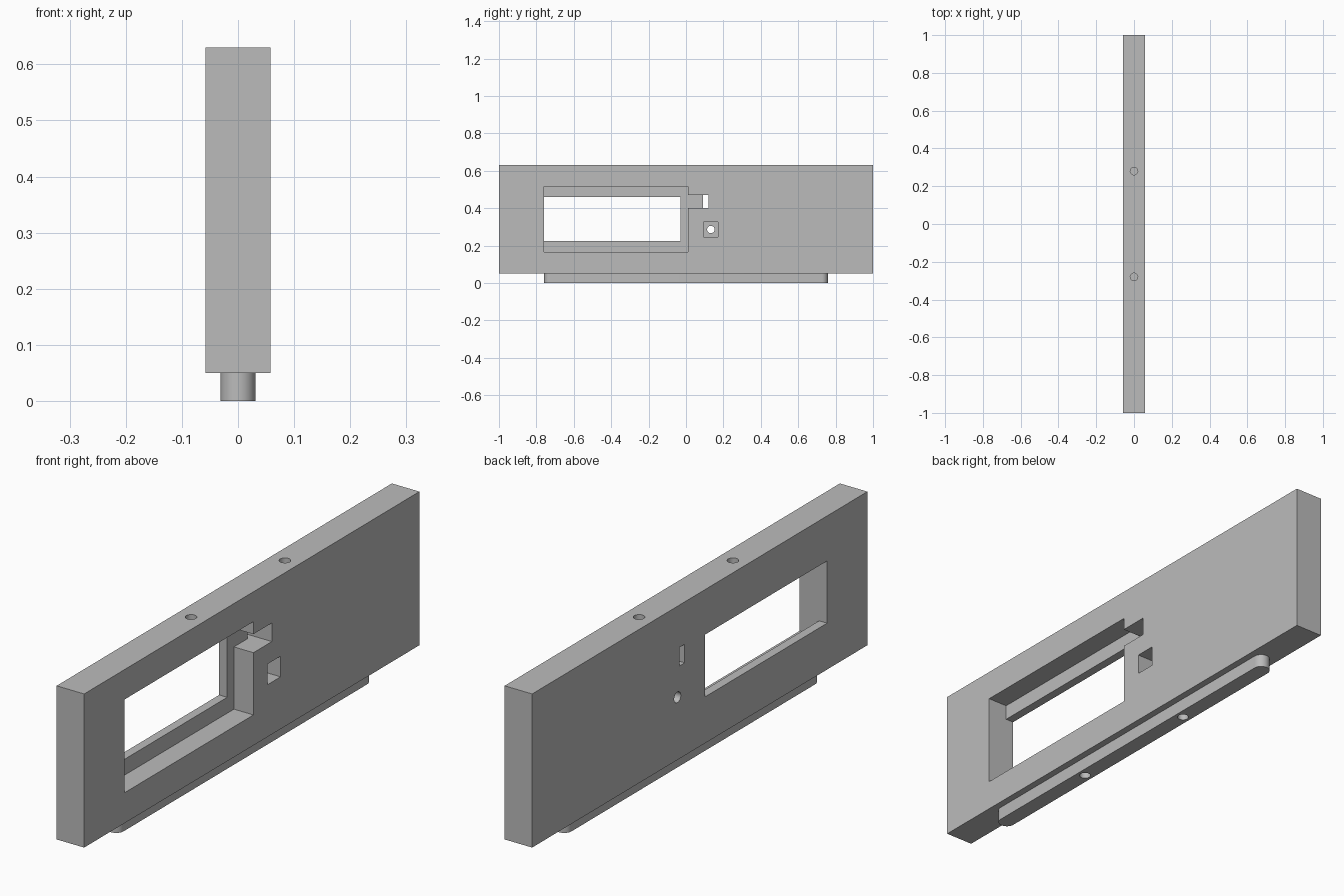
import bpy, bmesh, math
from mathutils import Matrix

if "Cube" in bpy.data.objects:
    bpy.data.objects.remove(bpy.data.objects["Cube"])

HALF = 0.0575      # half thickness of the panel
STEP = -0.024      # depth plane of the recesses
OUT = 0.2          # cutters overshoot the panel to here

grey = bpy.data.materials.new("plain grey")
grey.use_nodes = True
COLOUR = (0.5, 0.5, 0.5, 1)
grey.diffuse_color = COLOUR
grey.node_tree.nodes["Principled BSDF"].inputs["Base Color"].default_value = COLOUR


def add_object(name, bm):
    mesh = bpy.data.meshes.new(name)
    bmesh.ops.recalc_face_normals(bm, faces=bm.faces)
    bm.to_mesh(mesh)
    bm.free()
    mesh.materials.append(grey)
    obj = bpy.data.objects.new(name, mesh)
    bpy.context.collection.objects.link(obj)
    return obj


def box(name, x, y, z):
    bm = bmesh.new()
    size = [b - a for a, b in (x, y, z)]
    middle = [(a + b) / 2 for a, b in (x, y, z)]
    bmesh.ops.create_cube(bm, size=1, matrix=Matrix.Translation(middle) @ Matrix.Diagonal((*size, 1)))
    return add_object(name, bm)


def rod(name, centre, length, axis="Z", radius=0.02):
    bm = bmesh.new()
    turn = Matrix.Rotation(math.pi / 2, 4, "Y") if axis == "X" else Matrix()
    bmesh.ops.create_cone(bm, cap_ends=True, segments=32, radius1=radius, radius2=radius,
                          depth=length, matrix=Matrix.Translation(centre) @ turn)
    return add_object(name, bm)


def cut(target, cutters):
    for cutter in cutters:
        mod = target.modifiers.new(cutter.name, "BOOLEAN")
        mod.operation, mod.solver, mod.object = "DIFFERENCE", "EXACT", cutter
    bpy.context.view_layer.update()
    graph = bpy.context.evaluated_depsgraph_get()
    mesh = bpy.data.meshes.new_from_object(target.evaluated_get(graph))
    target.modifiers.clear()
    target.data = mesh
    for cutter in cutters:
        bpy.data.objects.remove(cutter)


def smooth(obj):
    bpy.ops.object.select_all(action="DESELECT")
    obj.select_set(True)
    bpy.context.view_layer.objects.active = obj
    bpy.ops.object.shade_smooth_by_angle(angle=math.radians(30))


# Panel with its stepped window, latch slot, square pocket and screw holes
panel = box("panel", (-HALF, HALF), (-1, 1), (0.05, 0.63))
cut(panel, [
    box("window_recess", (STEP, OUT), (-0.76, 0.01), (0.165, 0.517)),
    box("window_opening", (-OUT, OUT), (-0.76, -0.03), (0.225, 0.46)),
    box("latch_slot", (STEP, OUT), (-0.02, 0.12), (0.40, 0.47)),
    box("latch_opening", (-OUT, OUT), (0.09, 0.12), (0.40, 0.47)),
    box("square_pocket", (STEP, OUT), (0.093, 0.172), (0.247, 0.325)),
    rod("pocket_hole", (0, 0.133, 0.286), 2 * OUT, axis="X"),
    rod("top_hole_front", (0, -0.28, 0.63), 0.16),
    rod("top_hole_back", (0, 0.28, 0.63), 0.16),
])
smooth(panel)

# Round-ended rail under the panel
bm = bmesh.new()
RADIUS, REACH, STEPS = 0.031, 0.727, 20
outline = []
for side in (1, -1):
    for i in range(STEPS + 1):
        a = math.pi * i / STEPS
        outline.append(bm.verts.new((side * RADIUS * math.cos(a),
                                     side * (REACH + RADIUS * math.sin(a)), 0)))
base = bm.faces.new(outline)
grown = bmesh.ops.extrude_face_region(bm, geom=[base])["geom"]
bmesh.ops.translate(bm, vec=(0, 0, 0.05), verts=[v for v in grown if isinstance(v, bmesh.types.BMVert)])
rail = add_object("bottom_rail", bm)
cut(rail, [rod("rail_hole_front", (0, -0.28, 0), 0.09), rod("rail_hole_back", (0, 0.28, 0), 0.09)])
smooth(rail)
